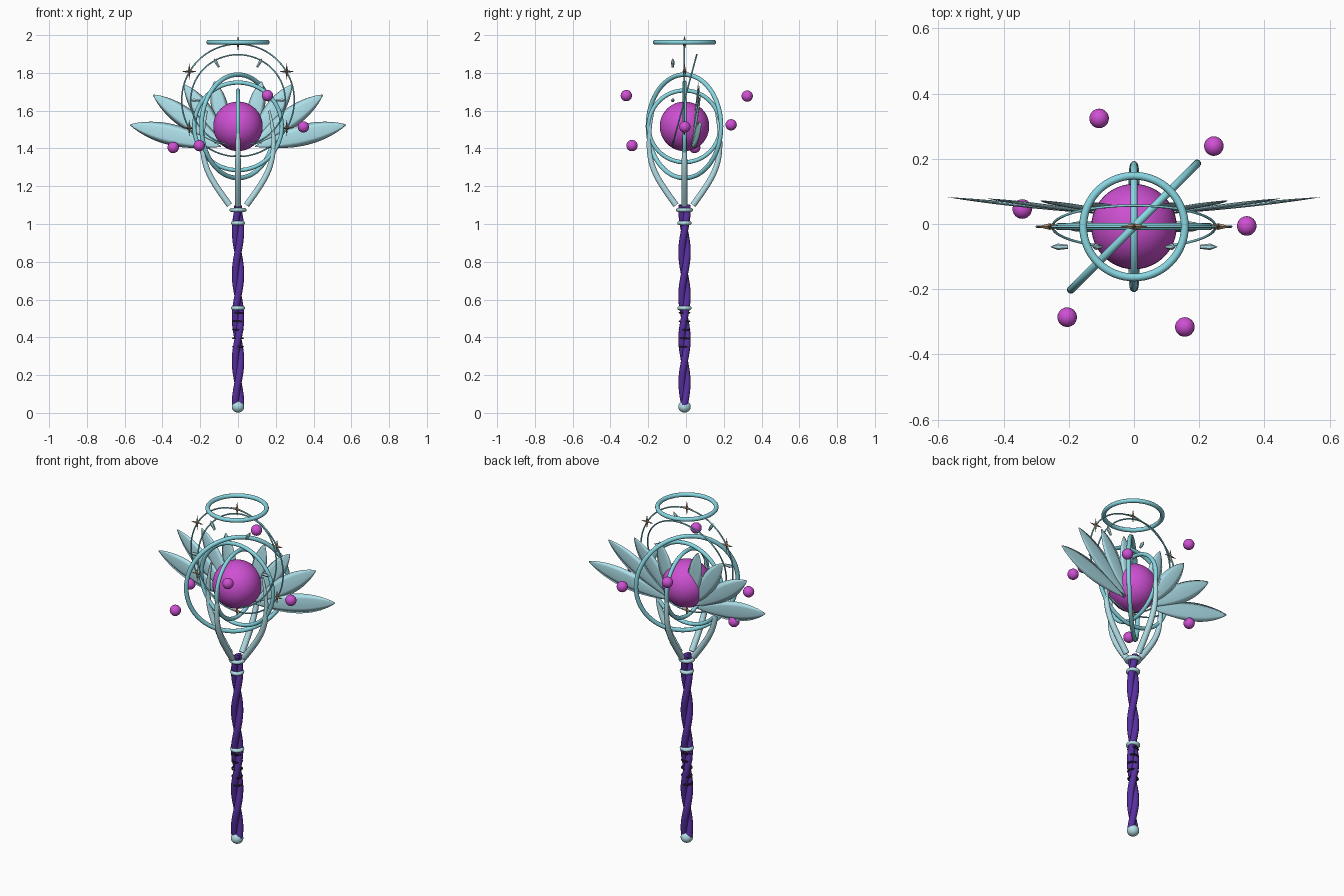
import bpy, bmesh, math
from mathutils import Vector, Matrix

if "Cube" in bpy.data.objects:
    bpy.data.objects.remove(bpy.data.objects["Cube"])

AX = -0.008          # y of the staff axis
ORB_Z = 1.517        # centre of the orb
CREST_Z = 1.655      # centre of the star ring


def material(name, r, g, b):
    m = bpy.data.materials.new(name)
    m.diffuse_color = (r, g, b, 1)
    m.use_nodes = True
    m.node_tree.nodes["Principled BSDF"].inputs["Base Color"].default_value = m.diffuse_color
    return m


CYAN = material("cyan", 0.25, 0.68, 0.76)
PALE = material("pale_cyan", 0.45, 0.74, 0.80)
FEATHER = material("feather", 0.43, 0.76, 0.84)
VIOLET = material("violet", 0.10, 0.03, 0.36)
MAGENTA = material("magenta", 0.62, 0.08, 0.65)
DARK = material("dark", 0.02, 0.015, 0.03)
GOLD = material("bronze", 0.35, 0.24, 0.15)


def finish(ob, name, mat, smooth=True):
    ob.name = name
    ob.data.materials.append(mat)
    if smooth and ob.type == 'MESH':
        for p in ob.data.polygons:
            p.use_smooth = True
    return ob


def torus(name, z, R, r, mat, rot=(0, 0, 0), seg=64, sides=12):
    bpy.ops.mesh.primitive_torus_add(location=(0, AX, z), rotation=rot, major_radius=R,
                                     minor_radius=r, major_segments=seg, minor_segments=sides)
    return finish(bpy.context.object, name, mat)


def ball(name, loc, r, mat, seg=32):
    bpy.ops.mesh.primitive_uv_sphere_add(location=loc, radius=r, segments=seg, ring_count=seg // 2)
    return finish(bpy.context.object, name, mat)


def tube(name, pts, r, mat, kind='POLY', radii=None):
    cu = bpy.data.curves.new(name, 'CURVE')
    cu.dimensions = '3D'
    cu.bevel_depth, cu.bevel_resolution, cu.use_fill_caps = r, 3, True
    sp = cu.splines.new(kind)
    sp.points.add(len(pts) - 1)
    for i, p in enumerate(pts):
        sp.points[i].co = (*p, 1)
        sp.points[i].radius = radii[i] if radii else 1
    if kind == 'NURBS':
        sp.order_u, sp.use_endpoint_u, sp.resolution_u = 4, True, 8
    ob = bpy.data.objects.new(name, cu)
    bpy.context.collection.objects.link(ob)
    return finish(ob, name, mat)


def mesh_object(name, bm, mat, smooth=False):
    bmesh.ops.recalc_face_normals(bm, faces=bm.faces)
    me = bpy.data.meshes.new(name)
    bm.to_mesh(me)
    bm.free()
    ob = bpy.data.objects.new(name, me)
    bpy.context.collection.objects.link(ob)
    return finish(ob, name, mat, smooth)


# Shaft: two strands twisted round each other
for k in range(2):
    pts = []
    for i in range(141):
        z = 0.04 + 1.06 * i / 140
        a = 2 * math.pi * (z - 0.85) / 0.46 + math.pi / 2 + k * math.pi
        pts.append((0.014 * math.cos(a), AX + 0.014 * math.sin(a), z))
    tube("shaft_strand", pts, 0.019, VIOLET)

# Pommel, collars and grip bands
pommel = ball("pommel", (0, AX, 0.033), 0.033, PALE)
pommel.scale.z = 0.95
for z, R in ((0.555, 0.027), (1.005, 0.027), (1.075, 0.034)):
    torus("collar", z, R, 0.011, PALE, seg=32)
for i in range(5):
    torus("grip_band", 0.35 + 0.045 * i, 0.026, 0.005, DARK, seg=32, sides=8)

# Four prongs cradling the orb
profile = [(0.045, 1.10), (0.10, 1.175), (0.165, 1.27), (0.195, 1.40), (0.185, 1.52), (0.165, 1.60)]
for k in range(4):
    c, s = math.cos(k * math.pi / 2), math.sin(k * math.pi / 2)
    tube("prong", [(r * c, AX + r * s, z) for r, z in profile], 0.017, PALE, 'NURBS',
         [1, 1, 0.95, 0.8, 0.6, 0.35])

# Orb and the rings round it
ball("orb", (0, AX, ORB_Z), 0.131, MAGENTA, 48)
H = math.pi / 2
torus("side_ring", ORB_Z, 0.19, 0.011, CYAN, (H, 0, H))
torus("front_ring", ORB_Z, 0.232, 0.011, CYAN, (H, 0, 0))
torus("diagonal_ring", ORB_Z, 0.274, 0.012, CYAN, (H, 0, H / 2))
torus("halo", 1.962, 0.156, 0.012, CYAN)

# Thin crest rings
torus("star_ring", CREST_Z, 0.298, 0.004, CYAN, (H, 0, 0), 96, 8)
torus("tilted_ring", CREST_Z, 0.25, 0.004, CYAN, (H - math.radians(15), 0, 0), 96, 8)

# Four-pointed stars on the crest ring
for k in range(6):
    a = math.radians(90 + 60 * k)
    bm = bmesh.new()
    rim = []
    for i in range(8):
        r = 0.042 if i % 2 == 0 else 0.009
        t = i * math.pi / 4
        rim.append(bm.verts.new((r * math.cos(t), 0, r * math.sin(t))))
    for y in (-0.010, 0.010):
        tip = bm.verts.new((0, y, 0))
        for i in range(8):
            bm.faces.new((rim[i], rim[(i + 1) % 8], tip))
    star = mesh_object("star", bm, GOLD)
    star.location = (0.298 * math.cos(a), AX, CREST_Z + 0.003 + 0.298 * math.sin(a))

# Small crystals pointing outwards in front of the crest
for deg in (0, 60, 120, 180):
    a = math.radians(deg)
    d = Vector((math.cos(a), 0, math.sin(a)))
    bm = bmesh.new()
    loops = [[bm.verts.new((r * math.cos(t * math.pi / 3), r * math.sin(t * math.pi / 3), z))
              for t in range(6)] for r, z in ((0.006, -0.024), (0.010, 0.008), (0.0008, 0.030))]
    for lo, hi in zip(loops, loops[1:]):
        for i in range(6):
            bm.faces.new((lo[i], lo[(i + 1) % 6], hi[(i + 1) % 6], hi[i]))
    bm.faces.new(loops[0])
    bm.faces.new(loops[-1])
    gem = mesh_object("crystal", bm, PALE)
    gem.rotation_euler = d.to_track_quat('Z', 'Y').to_euler()
    gem.location = Vector((0, -0.07, CREST_Z)) + d * 0.226


# Wings: leaf-shaped feathers fanned out on both sides
def feather(side, root, tip, width):
    root, tip = Vector(root), Vector(tip)
    along = tip - root
    across = Vector((-along.z, 0, along.x)).normalized()
    n = 20
    bm = bmesh.new()
    rows = []
    for i in range(n + 1):
        t = i / n
        w = width * max(math.sin(math.pi * t ** 1.15), 0.02) ** 0.75
        row = []
        for u, dy in ((-1, 0), (-0.5, 0.004), (0, 0.006), (0.5, 0.004), (1, 0),
                      (0.5, -0.004), (0, -0.006), (-0.5, -0.004)):
            p = root + along * t + across * (w * u) + Vector((0, dy * w / width, 0))
            row.append(bm.verts.new((side * p.x, p.y, p.z)))
        rows.append(row)
    for a, b in zip(rows, rows[1:]):
        for i in range(8):
            bm.faces.new((a[i], a[(i + 1) % 8], b[(i + 1) % 8], b[i]))
    bm.faces.new(rows[0])
    bm.faces.new(rows[-1])
    mesh_object("wing_feather", bm, FEATHER, True)


for side in (-1, 1):
    feather(side, (0.09, 0.030, 1.41), (0.57, 0.082, 1.525), 0.056)
    feather(side, (0.08, 0.030, 1.42), (0.448, 0.078, 1.683), 0.053)
    feather(side, (0.07, 0.034, 1.43), (0.285, 0.072, 1.738), 0.050)
    feather(side, (0.06, 0.042, 1.44), (0.125, 0.066, 1.755), 0.045)

# Small orbs floating round the head
for p in ((-0.107, 0.324, 1.677), (0.245, 0.239, 1.525), (-0.343, 0.046, 1.405),
          (0.346, -0.006, 1.514), (-0.205, -0.286, 1.415), (0.156, -0.316, 1.68)):
    ball("floating_orb", p, 0.030, MAGENTA, 24)
